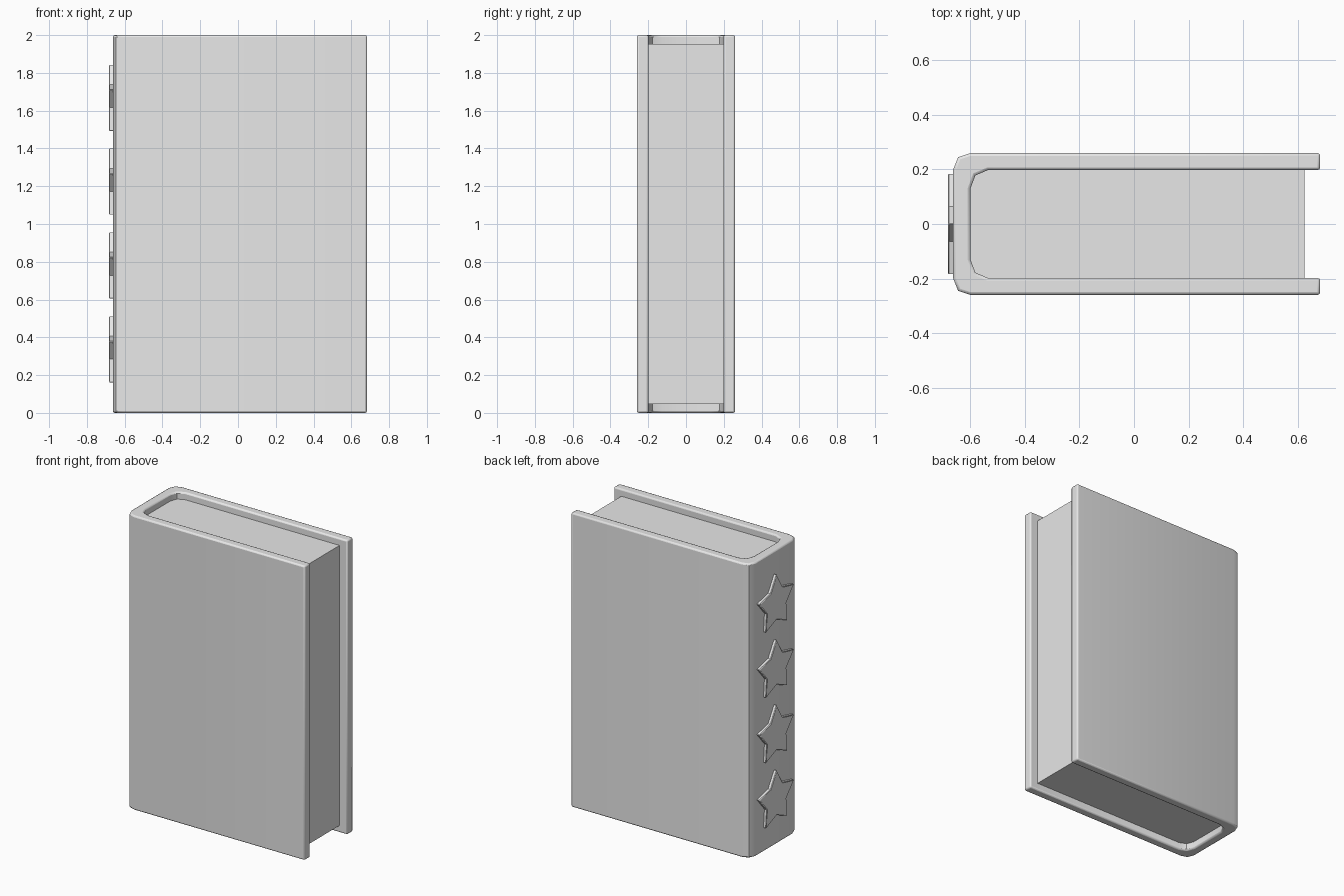
import bpy
import bmesh
from math import cos, sin, pi, radians
from mathutils import Vector

cube = bpy.data.objects.get("Cube")
if cube:
    bpy.data.objects.remove(cube, do_unlink=True)

grey = bpy.data.materials.new("plain grey")
grey.use_nodes = True
grey.diffuse_color = (0.8, 0.8, 0.8, 1)
grey.node_tree.nodes["Principled BSDF"].inputs["Base Color"].default_value = (0.8, 0.8, 0.8, 1)


def prism(name, points, offset, bevel=0.0, segments=2):
    """Extrude a closed outline by an offset, with softened sharp edges."""
    bm = bmesh.new()
    face = bm.faces.new([bm.verts.new(p) for p in points])
    extruded = bmesh.ops.extrude_face_region(bm, geom=[face], use_keep_orig=True)
    moved = [v for v in extruded["geom"] if isinstance(v, bmesh.types.BMVert)]
    bmesh.ops.translate(bm, verts=moved, vec=Vector(offset))
    bmesh.ops.recalc_face_normals(bm, faces=bm.faces)
    mesh = bpy.data.meshes.new(name)
    bm.to_mesh(mesh)
    bm.free()
    mesh.materials.append(grey)
    obj = bpy.data.objects.new(name, mesh)
    bpy.context.collection.objects.link(obj)
    if bevel:
        mod = obj.modifiers.new("soft edges", "BEVEL")
        mod.width = bevel
        mod.segments = segments
        mod.limit_method = "ANGLE"
        mod.angle_limit = radians(50)
    bpy.ops.object.select_all(action="DESELECT")
    obj.select_set(True)
    bpy.context.view_layer.objects.active = obj
    bpy.ops.object.shade_smooth_by_angle(angle=radians(35))
    return obj


def mirrored(half, z):
    """Complete a half outline (y > 0) across the x axis."""
    full = half + [(x, -y) for x, y in reversed(half)]
    return [(x, y, z) for x, y in full]


# Wraparound cover: outer outline, then back along the inner one
outer = [(0.683, 0.26), (-0.6, 0.26), (-0.645, 0.245), (-0.663, 0.2)]
inner = [(0.683, 0.198), (-0.535, 0.198), (-0.582, 0.178), (-0.6, 0.13)]
cover = mirrored(outer, 0) + list(reversed(mirrored(inner, 0)))
prism("cover", cover, (0, 0, 2), bevel=0.01)

# Page block, recessed inside the cover
pages = [(0.625, 0.199)] + [(x, y + 0.001) for x, y in inner[1:]]
prism("page_block", mirrored(pages, 0.048), (0, 0, 1.904))

# Four raised stars on the spine
for i in range(4):
    centre = 0.319 + i * 0.4435
    star = []
    for k in range(10):
        r = 0.196 if k % 2 == 0 else 0.11
        a = pi / 2 + k * pi / 5
        star.append((-0.655, r * cos(a), centre + r * sin(a)))
    prism(f"spine_star_{i + 1}", star, (-0.028, 0, 0), bevel=0.004, segments=1)
